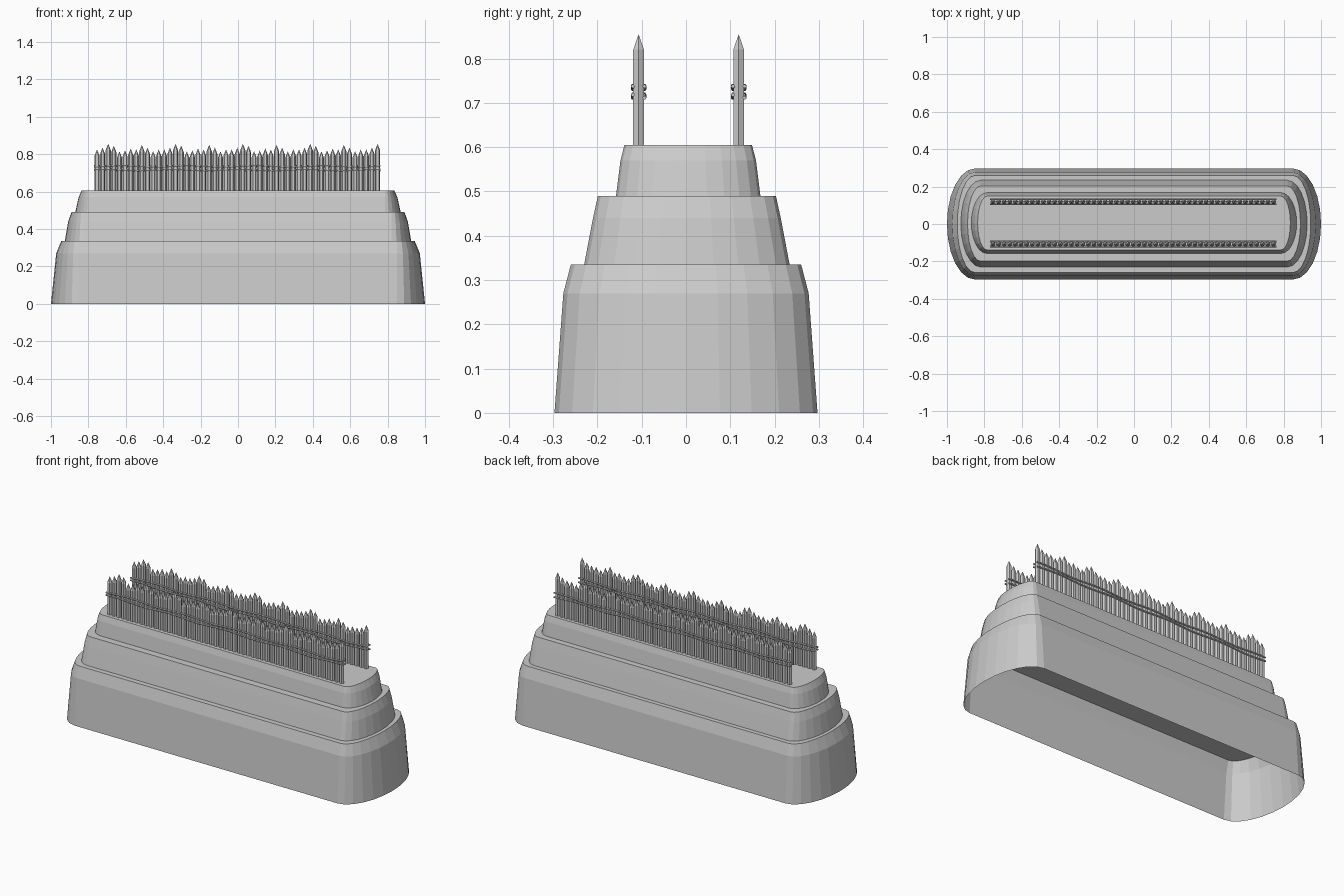
import bpy, bmesh, math
from math import sin, cos, pi

cube = bpy.data.objects.get("Cube")
if cube:
    bpy.data.objects.remove(cube, do_unlink=True)

STONE = (0.6, 0.6, 0.6, 1)
grey = bpy.data.materials.new("plain grey")
grey.use_nodes = True
grey.diffuse_color = STONE
grey.node_tree.nodes["Principled BSDF"].inputs["Base Color"].default_value = STONE


def finish(bm, name):
    bmesh.ops.recalc_face_normals(bm, faces=bm.faces)
    mesh = bpy.data.meshes.new(name)
    bm.to_mesh(mesh)
    bm.free()
    mesh.materials.append(grey)
    obj = bpy.data.objects.new(name, mesh)
    bpy.context.collection.objects.link(obj)
    return obj


def outline(straight, half_x, half_y, y0, steps=12):
    """Long plan with a half-ellipse at each end."""
    points = []
    for side in (1, -1):
        for i in range(steps + 1):
            a = -pi / 2 + pi * i / steps
            points.append((side * (straight + (half_x - straight) * cos(a)),
                           y0 + side * half_y * sin(a)))
    return points


def loft(bm, rings):
    loops = [[bm.verts.new(p) for p in ring] for ring in rings]
    n = len(loops[0])
    for low, high in zip(loops, loops[1:]):
        for i in range(n):
            j = (i + 1) % n
            bm.faces.new((low[i], low[j], high[j], high[i]))
    return loops


# Stepped mound: each tier is a hollow shell with a chamfered, closed top
def tier(name, y0, straight, levels):
    bm = bmesh.new()
    rings = [[(x, y, z) for x, y in outline(straight, hx, hy, y0)]
             for z, hx, hy in levels]
    bm.faces.new(loft(bm, rings)[-1])
    finish(bm, name)


tier("lower_tier", 0, 0.85, [(0, 1, 0.297), (0.27, 0.972, 0.277), (0.335, 0.945, 0.26)])
tier("middle_tier", 0.002, 0.82, [(0.335, 0.926, 0.232), (0.44, 0.908, 0.212), (0.49, 0.89, 0.201)])
tier("upper_tier", 0.005, 0.785, [(0.49, 0.87, 0.163), (0.57, 0.852, 0.153), (0.605, 0.836, 0.144)])

# Palisades: rows of pointed hexagonal stakes in a repeating height pattern
TOPS = [.825, .835, .855, .845, .815, .82, .83, .825, .85, .835, .815, .825]
COUNT, PITCH, RADIUS = 51, 0.03, 0.014
GROUND, START = 0.6, -0.754


def palisade(name, y0):
    bm = bmesh.new()
    for k in range(COUNT):
        x0 = START + k * PITCH
        top = TOPS[k % len(TOPS)]
        rings = [[(x0 + RADIUS * cos(i * pi / 3), y0 + RADIUS * sin(i * pi / 3), z)
                  for i in range(6)] for z in (GROUND, top - 0.035)]
        rim = loft(bm, rings)[-1]
        tip = bm.verts.new((x0, y0, top))
        for i in range(6):
            bm.faces.new((rim[i], rim[(i + 1) % 6], tip))
    finish(bm, name)


# Binding rails: slightly wavy tubes on both sides of each palisade
def rail(bm, y0, z0, phase, radius=0.0045):
    rings = []
    for k in range(COUNT + 1):
        x = START - PITCH / 2 + k * PITCH
        z = z0 + 0.004 * sin(k * pi / 6 + phase)
        rings.append([(x, y0 + radius * cos(i * pi / 3), z + radius * sin(i * pi / 3))
                      for i in range(6)])
    loops = loft(bm, rings)
    bm.faces.new(loops[0])
    bm.faces.new(loops[-1])


for label, y0 in (("front", -0.107), ("back", 0.119)):
    palisade(label + "_palisade", y0)
    bm = bmesh.new()
    for side in (-1, 1):
        rail(bm, y0 + side * 0.013, 0.735, side)
        rail(bm, y0 + side * 0.013, 0.715, side + pi / 2)
    finish(bm, label + "_rails")
